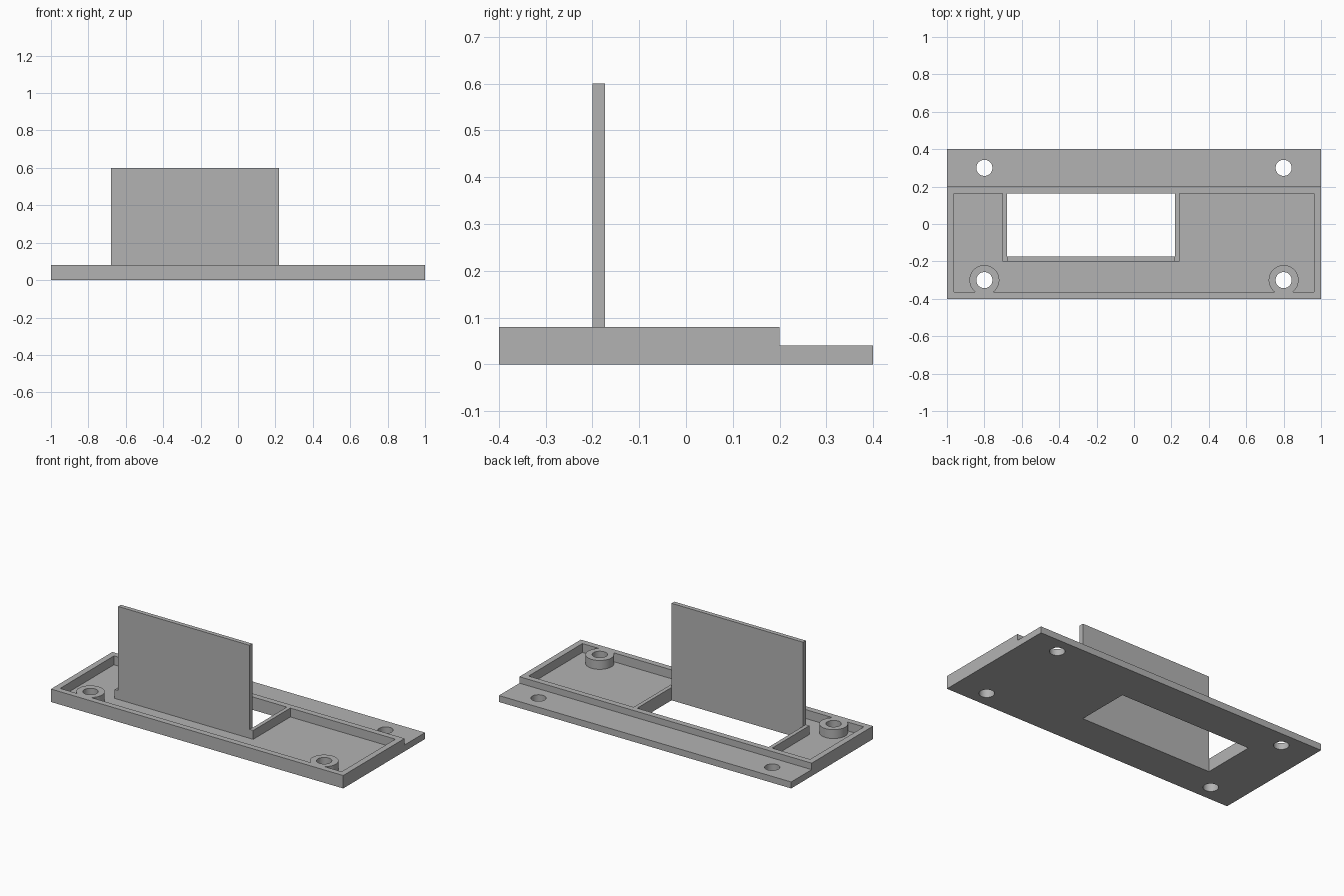
import bpy
import bmesh
import math

if "Cube" in bpy.data.objects:
    bpy.data.objects.remove(bpy.data.objects["Cube"])

# Main dimensions
WALL, RIM, FLOOR, FLANGE = 0.037, 0.08, 0.025, 0.04
RIB, PANEL = 0.024, 0.027
WIN_L, WIN_R = -0.68, 0.22       # window sides
WIN_F = -0.2                     # front face of the panel
STEP = 0.2                       # where the tray drops to the flange

grey = bpy.data.materials.new("plain grey")
grey.use_nodes = True
colour = (0.45, 0.45, 0.45, 1)
grey.diffuse_color = colour
grey.node_tree.nodes["Principled BSDF"].inputs["Base Color"].default_value = colour


def make(name, bm):
    mesh = bpy.data.meshes.new(name)
    bmesh.ops.recalc_face_normals(bm, faces=bm.faces)
    bm.to_mesh(mesh)
    bm.free()
    mesh.materials.append(grey)
    obj = bpy.data.objects.new(name, mesh)
    bpy.context.collection.objects.link(obj)
    return obj


def box(name, x, y, z):
    bm = bmesh.new()
    bmesh.ops.create_cube(bm, size=1)
    for v in bm.verts:
        v.co = [r[0] if c < 0 else r[1] for c, r in zip(v.co, (x, y, z))]
    return make(name, bm)


def cylinder(name, x, y, radius, z0, z1):
    bm = bmesh.new()
    bmesh.ops.create_cone(bm, cap_ends=True, segments=48, radius1=radius,
                          radius2=radius, depth=z1 - z0)
    bmesh.ops.translate(bm, verts=bm.verts, vec=(x, y, (z0 + z1) / 2))
    return make(name, bm)


def select(obj):
    bpy.ops.object.select_all(action='DESELECT')
    obj.select_set(True)
    bpy.context.view_layer.objects.active = obj


def cut(target, cutter):
    """Subtract the cutter for good and remove it."""
    mod = target.modifiers.new("cut", 'BOOLEAN')
    mod.operation, mod.solver, mod.object = 'DIFFERENCE', 'EXACT', cutter
    select(target)
    bpy.ops.object.modifier_apply(modifier=mod.name)
    bpy.data.objects.remove(cutter)


# Base: stepped side profile swept along x
bm = bmesh.new()
profile = [(-0.4, 0), (0.4, 0), (0.4, FLANGE), (STEP, FLANGE), (STEP, RIM), (-0.4, RIM)]
face = bm.faces.new([bm.verts.new((-1, y, z)) for y, z in profile])
swept = bmesh.ops.extrude_face_region(bm, geom=[face])["geom"]
bmesh.ops.translate(bm, vec=(2, 0, 0),
                    verts=[g for g in swept if isinstance(g, bmesh.types.BMVert)])
base = make("mounting_base", bm)

# Tray hollow, leaving the window ribs and the two screw bosses standing
hollow = box("tray_hollow", (-1 + WALL, 1 - WALL), (-0.4 + WALL, STEP - WALL), (FLOOR, 0.2))
cut(hollow, box("rib_block", (WIN_L - RIB, WIN_R + RIB), (WIN_F, 0.3), (-0.1, 0.3)))
for side in (-1, 1):
    cut(hollow, cylinder("boss_block", 0.8 * side, -0.3, 0.08, -0.1, 0.3))
cut(base, hollow)

# Window and four screw holes
cut(base, box("window", (WIN_L, WIN_R), (WIN_F + PANEL, STEP - WALL), (-0.1, 0.3)))
for side in (-1, 1):
    for y in (-0.3, 0.3):
        cut(base, cylinder("screw_hole", 0.8 * side, y, 0.043, -0.1, 0.3))
select(base)
bpy.ops.object.shade_smooth_by_angle(angle=math.radians(30))

# Upright panel on the front edge of the window
box("upright_panel", (WIN_L, WIN_R), (WIN_F, WIN_F + PANEL), (RIM, 0.6))
